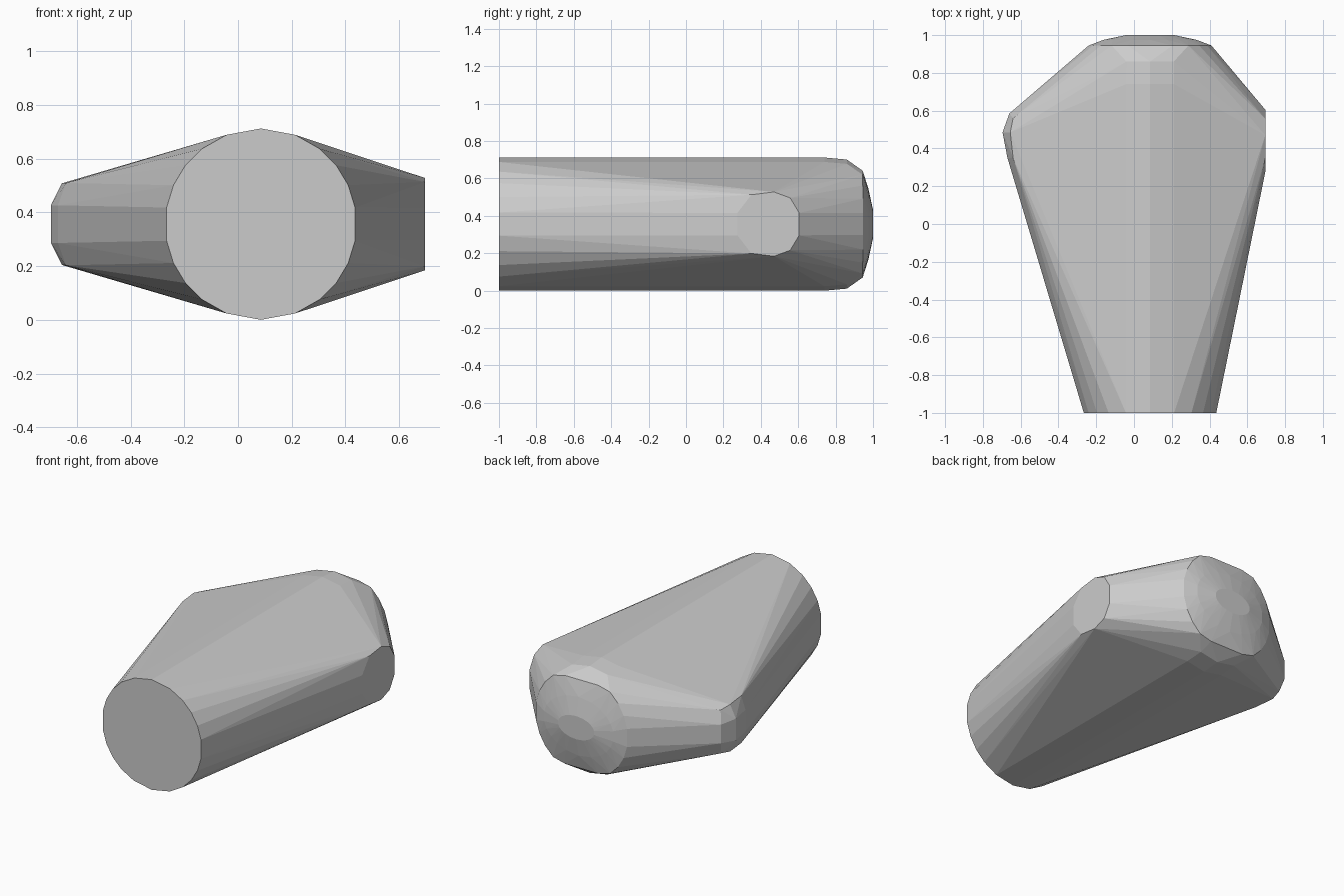
import bpy, bmesh
from math import cos, sin, radians

if "Cube" in bpy.data.objects:
    bpy.data.objects.remove(bpy.data.objects["Cube"])

CX, CZ, R = 0.085, 0.358, 0.356
quarter = [10, 24, 38, 52, 69]
angles = ([90, 270] + quarter + [180 - a for a in quarter]
          + [180 + a for a in quarter] + [360 - a for a in quarter])
points = []

# Round barrel with a softened back end: y, x radius, z radius, height limit
for y, rx, rz, limit in [(-1, R, R, 1), (0.74, R, R, 1), (0.86, 0.35, 0.345, 1),
                         (0.945, 0.33, 0.335, 0.285), (0.975, 0.25, 0.19, 1),
                         (1.0, 0.13, 0.075, 1)]:
    for a in angles:
        dz = max(-limit, min(limit, rz * sin(radians(a))))
        points.append((CX + rx * cos(radians(a)), y, CZ + dz))

# Side bosses, mirrored above and below the centre plane
right_disc = [(0.695, 0.275, 0.06), (0.695, 0.35, 0.157), (0.695, 0.47, 0.172),
              (0.695, 0.557, 0.14), (0.695, 0.605, 0.06)]
left_boss = [(-0.696, 0.485, 0.07), (-0.655, 0.485, 0.152), (-0.66, 0.585, 0.06),
             (-0.64, 0.56, 0.14), (-0.67, 0.35, 0.07), (-0.64, 0.35, 0.153)]
for x, y, dz in right_disc + left_boss:
    points += [(x, y, CZ + dz), (x, y, CZ - dz)]

# Tight skin around all sections
bm = bmesh.new()
for p in points:
    bm.verts.new(p)
bmesh.ops.remove_doubles(bm, verts=bm.verts[:], dist=0.0005)
bmesh.ops.convex_hull(bm, input=bm.verts[:])
bmesh.ops.delete(bm, geom=[v for v in bm.verts if not v.link_faces], context='VERTS')
bmesh.ops.dissolve_limit(bm, angle_limit=radians(0.5), verts=bm.verts[:], edges=bm.edges[:])
bmesh.ops.recalc_face_normals(bm, faces=bm.faces[:])
low = min(v.co.z for v in bm.verts)
bmesh.ops.translate(bm, vec=(0, 0, -low), verts=bm.verts[:])

mesh = bpy.data.meshes.new("hull_body")
bm.to_mesh(mesh)
bm.free()
bpy.context.collection.objects.link(bpy.data.objects.new("hull_body", mesh))
